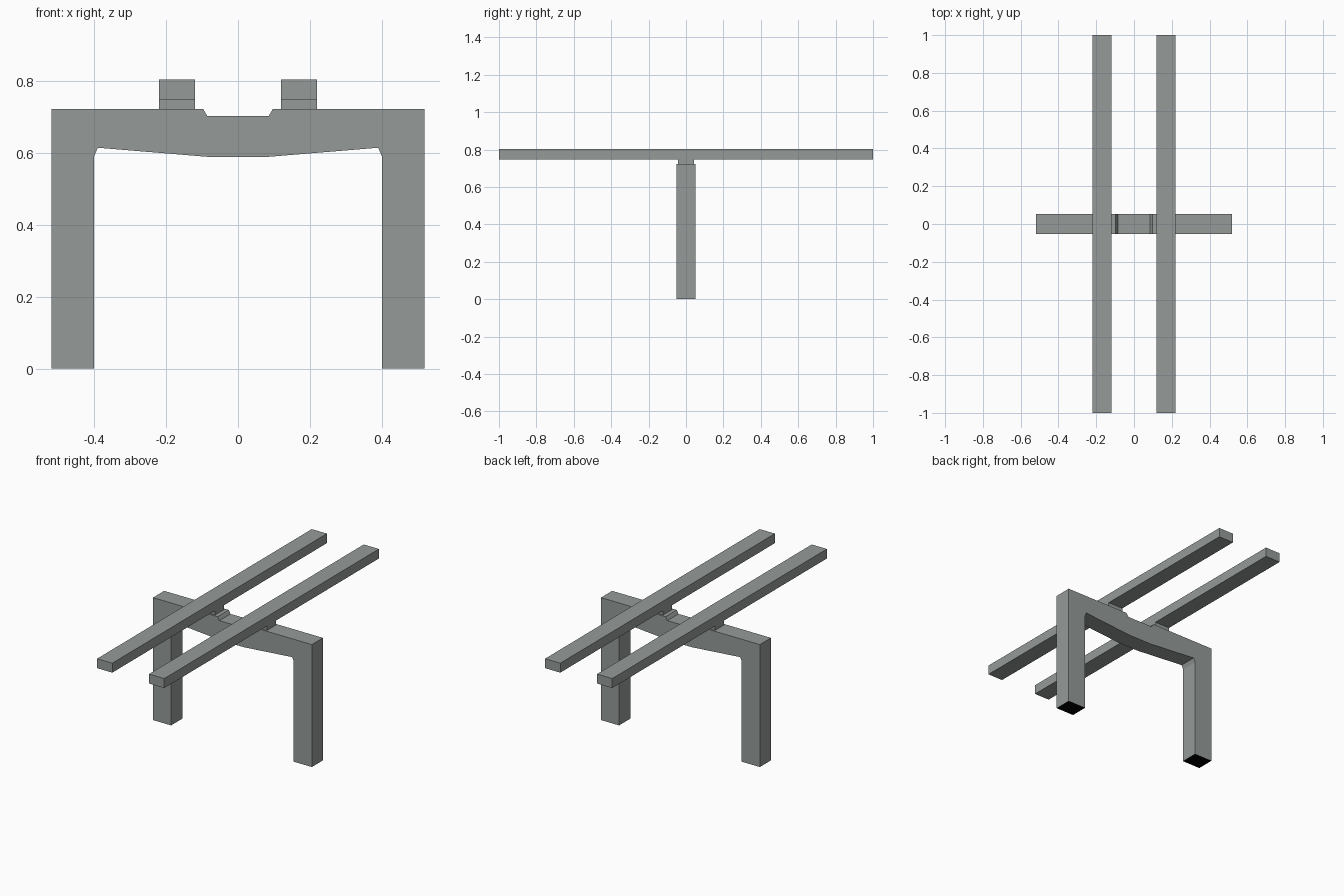
import bpy, bmesh

if "Cube" in bpy.data.objects:
    bpy.data.objects.remove(bpy.data.objects["Cube"])

def material(name, rgb):
    m = bpy.data.materials.new(name)
    m.diffuse_color = (*rgb, 1)
    m.use_nodes = True
    m.node_tree.nodes["Principled BSDF"].inputs["Base Color"].default_value = m.diffuse_color
    return m

grey = material("grey metal", (0.30, 0.33, 0.32))
black = material("black foot", (0.0, 0.0, 0.0))

def finish(name, bm, mats):
    bmesh.ops.recalc_face_normals(bm, faces=bm.faces)
    me = bpy.data.meshes.new(name)
    for m in mats:
        me.materials.append(m)
    bm.to_mesh(me)
    bm.free()
    ob = bpy.data.objects.new(name, me)
    bpy.context.collection.objects.link(ob)
    return ob

def box(name, x0, x1, y, z0, z1):
    bm = bmesh.new()
    bmesh.ops.create_cube(bm, size=1)
    for v in bm.verts:
        v.co = ((x0 + x1) / 2 + v.co.x * (x1 - x0), v.co.y * 2 * y,
                (z0 + z1) / 2 + v.co.z * (z1 - z0))
    return finish(name, bm, [grey])

# Arch frame: half profile mirrored across x, extruded along y
half = [(0.085, 0.702), (0.097, 0.722), (0.518, 0.722), (0.518, 0), (0.4, 0),
        (0.4, 0.59), (0.39, 0.614), (0.075, 0.588)]
profile = half + [(-x, z) for x, z in reversed(half)]
depth = 0.052
bm = bmesh.new()
face = bm.faces.new([bm.verts.new((x, -depth, z)) for x, z in profile])
ext = bmesh.ops.extrude_face_region(bm, geom=[face])
bmesh.ops.translate(bm, vec=(0, 2 * depth, 0),
                    verts=[g for g in ext["geom"] if isinstance(g, bmesh.types.BMVert)])
# Black undersides of the feet
for f in bm.faces:
    if all(v.co.z < 0.001 for v in f.verts):
        f.material_index = 1
finish("arch_frame", bm, [grey, black])

# Long rails on small mounting pads
for side, s in (("left", -1), ("right", 1)):
    x0, x1 = sorted((s * 0.12, s * 0.219))
    box(side + "_rail", x0, x1, 1.0, 0.748, 0.804)
    box(side + "_pad", x0, x1, 0.042, 0.715, 0.75)
